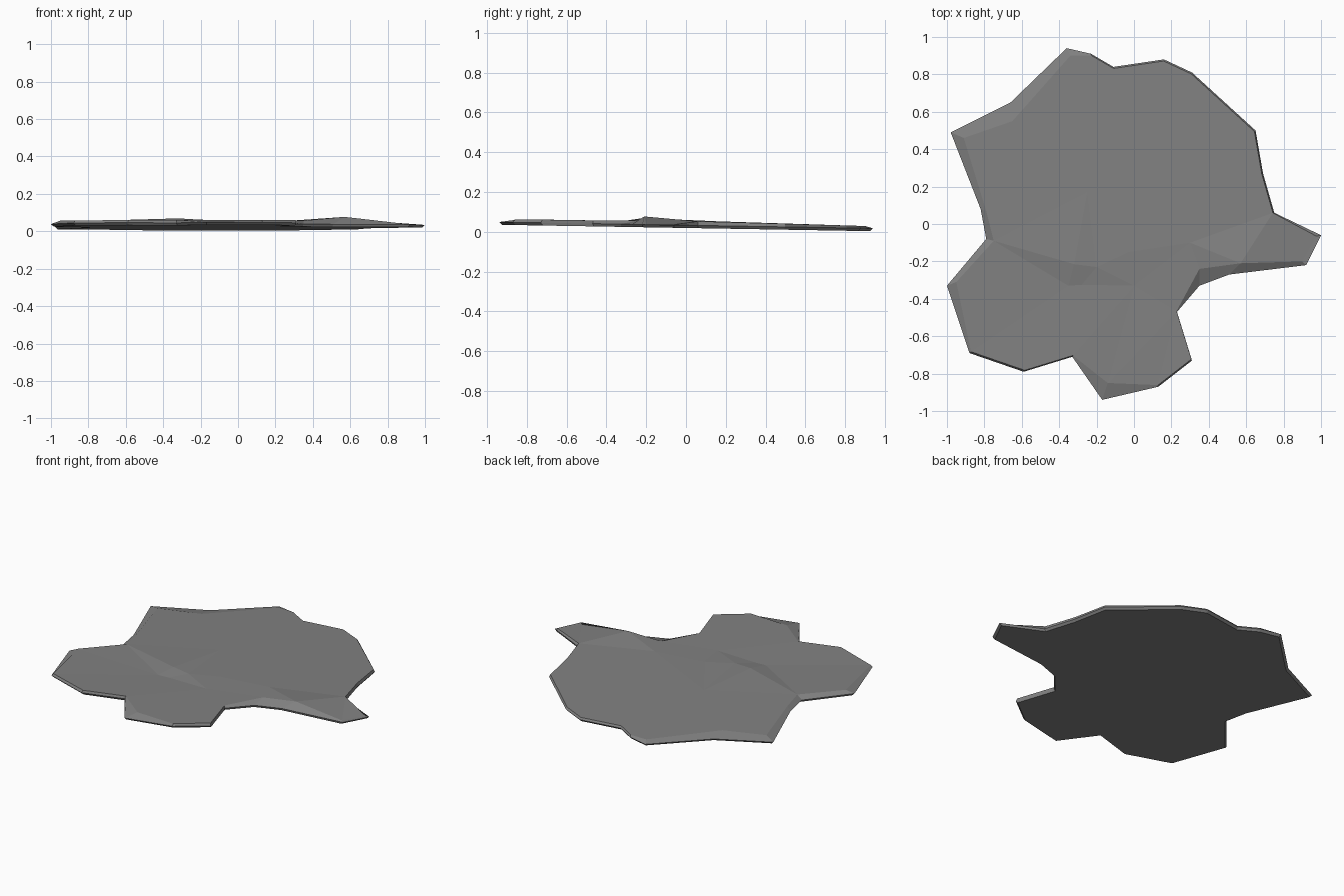
import bpy, bmesh
from mathutils import Vector
from mathutils.geometry import delaunay_2d_cdt

if "Cube" in bpy.data.objects:
    bpy.data.objects.remove(bpy.data.objects["Cube"])

# Widest outline of the slab, clockwise from the back
OUTLINE = [(-.36, .94), (-.23, .91), (-.11, .84), (.16, .88), (.31, .81), (.65, .50),
           (.69, .27), (.75, .06), (1, -.06), (.92, -.22), (.51, -.27), (.35, -.33),
           (.23, -.47), (.31, -.73), (.13, -.87), (-.17, -.94), (-.33, -.71), (-.59, -.79),
           (-.88, -.69), (-1, -.33), (-.79, -.08), (-.82, .08), (-.98, .49), (-.66, .65)]
# Places where the top edge is chamfered further in (outline index: top corner)
CHAMFER = {0: (-.34, .90), 8: (.975, -.065), 9: (.90, -.20), 10: (.57, -.21), 11: (.35, -.24),
           15: (-.14, -.85), 19: (-.95, -.31), 20: (-.75, -.09), 21: (-.79, .07),
           22: (-.91, .46), 23: (-.65, .55)}
# Broken step and gentle undulation on the upper surface
RELIEF = [(-.35, -.33, .052), (-.28, -.325, .052), (-.20, -.23, .062), (-.32, -.215, .069),
          (0, -.33, .055), (-.03, -.15, .058), (-.25, .17, .052), (.30, -.10, .058)]


def base_z(y):
    return .003 + .017 * (.94 - y)


def top_z(y):
    return .061 if y < -.7 else .057 if y < -.1 else .057 - .028 * (y + .1)


bm = bmesh.new()
n = len(OUTLINE)
tops = [CHAMFER.get(i, (x * .99, y * .99)) for i, (x, y) in enumerate(OUTLINE)]
bottom = [bm.verts.new((x * .985, y * .985, base_z(y))) for x, y in OUTLINE]
rim = [bm.verts.new((x, y, base_z(y) + .014)) for x, y in OUTLINE]
top = [bm.verts.new((x, y, .077 if i == 10 else .036 if i in (8, 9) else top_z(y)))
       for i, (x, y) in enumerate(tops)]

# Underside and the two bands of the broken edge
bm.faces.new(bottom)
for lower, upper in ((bottom, rim), (rim, top)):
    for i in range(n):
        j = (i + 1) % n
        bm.faces.new((lower[i], lower[j], upper[j], upper[i]))

# Upper surface triangulated through the relief points
inner = [bm.verts.new(p) for p in RELIEF]
allv = top + inner
pts = [Vector(v.co.xy) for v in allv]
edges = [(i, (i + 1) % n) for i in range(n)] + [(n, n + 1), (n + 1, n + 2), (n + 2, n + 3), (n + 3, n)]
res = delaunay_2d_cdt(pts, edges, [list(range(n))[::-1]], 1, 1e-5)
for f in res[2]:
    bm.faces.new([allv[res[3][k][0]] for k in f])
bmesh.ops.recalc_face_normals(bm, faces=bm.faces)

mesh = bpy.data.meshes.new("stone_slab")
bm.to_mesh(mesh)
bm.free()
slab = bpy.data.objects.new("stone_slab", mesh)
bpy.context.collection.objects.link(slab)
grey = bpy.data.materials.new("stone grey")
grey.diffuse_color = (.22, .22, .22, 1)
grey.use_nodes = True
grey.node_tree.nodes["Principled BSDF"].inputs["Base Color"].default_value = grey.diffuse_color
mesh.materials.append(grey)
